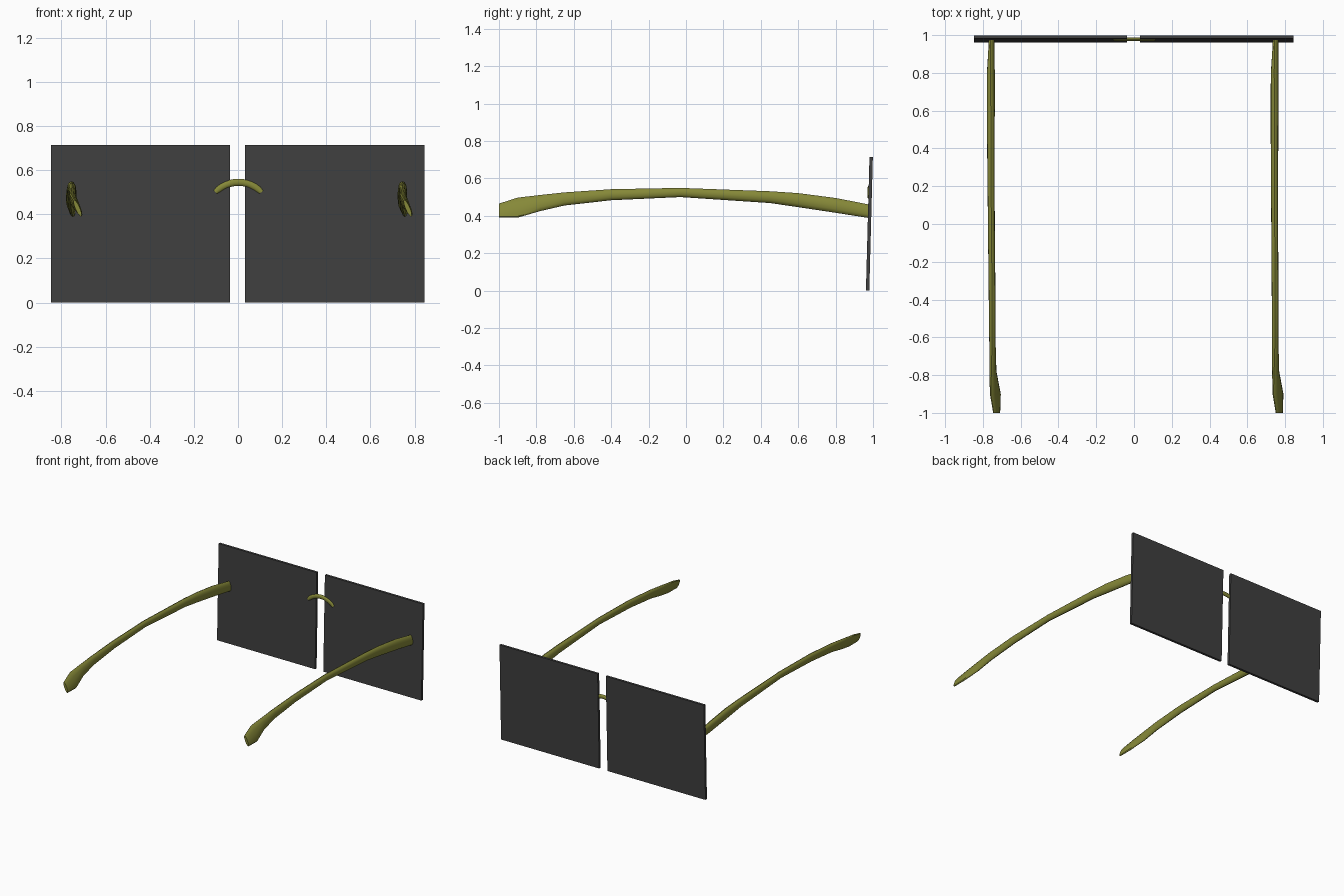
import bpy, bmesh, math
from mathutils import Vector

if "Cube" in bpy.data.objects:
    bpy.data.objects.remove(bpy.data.objects["Cube"])


def material(name, rgb):
    m = bpy.data.materials.new(name)
    m.diffuse_color = (*rgb, 1)
    m.use_nodes = True
    m.node_tree.nodes["Principled BSDF"].inputs["Base Color"].default_value = m.diffuse_color
    return m


OLIVE = material("olive_frame", (0.24, 0.25, 0.04))
DARK = material("dark_lens", (0.05, 0.05, 0.05))


def finish(name, bm, mat, smooth=False):
    bmesh.ops.recalc_face_normals(bm, faces=bm.faces)
    me = bpy.data.meshes.new(name)
    bm.to_mesh(me)
    bm.free()
    ob = bpy.data.objects.new(name, me)
    bpy.context.collection.objects.link(ob)
    me.materials.append(mat)
    if smooth:
        bpy.ops.object.select_all(action='DESELECT')
        ob.select_set(True)
        bpy.context.view_layer.objects.active = ob
        bpy.ops.object.shade_smooth_by_angle(angle=math.radians(40))
    return ob


def loft(name, rings, mat):
    """Skin a list of equal rings of points and cap both ends."""
    bm = bmesh.new()
    vs = [[bm.verts.new(p) for p in ring] for ring in rings]
    n = len(vs[0])
    for a, b in zip(vs, vs[1:]):
        for i in range(n):
            j = (i + 1) % n
            bm.faces.new((a[i], a[j], b[j], b[i]))
    bm.faces.new(vs[0])
    bm.faces.new(vs[-1])
    return finish(name, bm, mat, smooth=True)


# Lenses: thin flat plates leaning slightly backwards
def lens(name, x0, x1):
    bm = bmesh.new()
    bmesh.ops.create_cube(bm, size=1)
    for v in bm.verts:
        top = v.co.z > 0
        v.co = (x1 if v.co.x > 0 else x0,
                (0.990 if top else 0.971) + math.copysign(0.009, v.co.y),
                0.715 if top else 0.0)
    finish(name, bm, DARK)


lens("left_lens", -0.847, -0.036)
lens("right_lens", 0.032, 0.844)

# Temple arms: y, x offset, bottom z, top z, half width, sideways slant
ARM = [
    (-1.00, 0.028, 0.390, 0.465, 0.011, 0.015),
    (-0.90, 0.021, 0.390, 0.497, 0.016, 0.024),
    (-0.78, 0.008, 0.425, 0.511, 0.017, 0.008),
    (-0.65, 0.006, 0.455, 0.525, 0.017, 0.003),
    (-0.40, 0.004, 0.483, 0.542, 0.018, 0),
    (-0.03, 0.000, 0.500, 0.549, 0.018, 0),
    (0.45, -0.003, 0.468, 0.531, 0.020, 0),
    (0.60, -0.003, 0.446, 0.521, 0.021, 0),
    (0.80, -0.003, 0.416, 0.495, 0.021, 0.003),
    (0.985, 0.002, 0.387, 0.459, 0.014, 0.006),
]


def arm(name, base, yaw):
    rings = []
    for y, dx, lo, hi, w, slant in ARM:
        ring = []
        for i in range(12):
            a = 2 * math.pi * i / 12
            c, s = math.cos(a), math.sin(a)
            ring.append((base + yaw * y + dx + w * c - slant * s, y,
                         (lo + hi) / 2 + (hi - lo) / 2 * s))
        rings.append(ring)
    loft(name, rings, OLIVE)


arm("left_arm", -0.755, 0)
arm("right_arm", 0.745, 0.004)

# Nose bridge: small arched tube set into the inner lens edges
rings = []
R, CZ = 0.145, 0.400
for k in range(13):
    t = math.radians(-46 + 92 * k / 12)
    out = Vector((math.sin(t), 0, math.cos(t)))
    mid = Vector((0.002, 0.979, CZ)) + out * R
    r = 0.016 * (0.75 if k in (0, 12) else 1)
    rings.append([mid + out * (r * math.cos(a)) + Vector((0, 0.010 * math.sin(a), 0))
                  for a in (2 * math.pi * i / 10 for i in range(10))])
loft("nose_bridge", rings, OLIVE)
